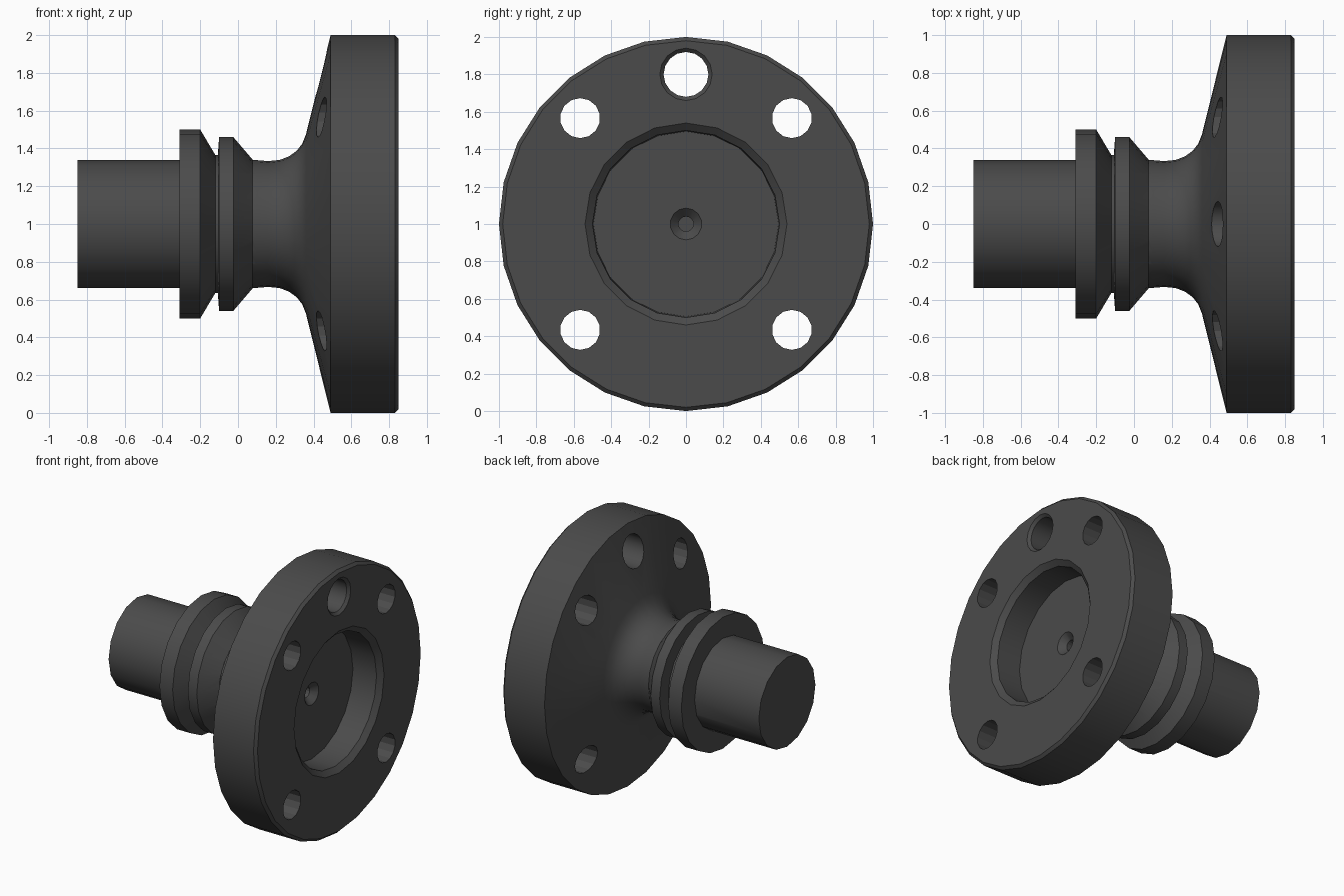
import bpy, bmesh
from math import sin, cos, tau

if "Cube" in bpy.data.objects:
    bpy.data.objects.remove(bpy.data.objects["Cube"])

dark = bpy.data.materials.new("dark_grey")
dark.diffuse_color = (0.07, 0.07, 0.07, 1)
dark.use_nodes = True
dark.node_tree.nodes["Principled BSDF"].inputs["Base Color"].default_value = dark.diffuse_color


def lathe(name, profile, n, y=0.0, z=1.0):
    """Closed solid turned about an axis parallel to x; profile is (x, radius)."""
    bm = bmesh.new()
    rings = [[bm.verts.new((x, y + r * sin(tau * i / n), z + r * cos(tau * i / n)))
              for i in range(n)] for x, r in profile]
    for a, b in zip(rings, rings[1:]):
        for i in range(n):
            j = (i + 1) % n
            bm.faces.new((a[i], a[j], b[j], b[i]))
    bm.faces.new(rings[0])
    bm.faces.new(rings[-1])
    bmesh.ops.recalc_face_normals(bm, faces=bm.faces)
    me = bpy.data.meshes.new(name)
    bm.to_mesh(me)
    bm.free()
    me.materials.append(dark)
    ob = bpy.data.objects.new(name, me)
    bpy.context.collection.objects.link(ob)
    return ob


def combine(target, tool, operation):
    tool.hide_render = True
    m = target.modifiers.new("bool", 'BOOLEAN')
    m.operation, m.object, m.solver = operation, tool, 'EXACT'
    bpy.context.view_layer.objects.active = target
    bpy.ops.object.modifier_apply(modifier=m.name)
    bpy.data.objects.remove(tool)


# Flange with curved neck
hub = lathe("flanged_hub", [
    (0.0, 0.338), (0.10, 0.338), (0.16, 0.333), (0.22, 0.339), (0.27, 0.358),
    (0.31, 0.387), (0.34, 0.425), (0.36, 0.475), (0.49, 1.0),
    (0.83, 1.0), (0.85, 0.98)], 28)

# Twin collars with the narrow groove between them
combine(hub, lathe("collars", [
    (-0.31, 0.50), (-0.20, 0.50), (-0.12, 0.365), (-0.107, 0.365),
    (-0.10, 0.46), (-0.025, 0.46), (0.078, 0.34)], 20), 'UNION')

# Plain shaft
combine(hub, lathe("shaft", [(-0.85, 0.34), (-0.25, 0.34)], 16), 'UNION')

# Chamfered front recess
combine(hub, lathe("recess_cutter", [
    (0.62, 0.495), (0.815, 0.50), (0.85, 0.54), (0.90, 0.54)], 20), 'DIFFERENCE')

# Centre-drilled hole in the recess floor
combine(hub, lathe("centre_cutter", [
    (0.50, 0.04), (0.575, 0.04), (0.62, 0.085), (0.66, 0.085)], 14), 'DIFFERENCE')

# Four bolt holes
for sy in (-1, 1):
    for sz in (-1, 1):
        combine(hub, lathe("bolt_hole_cutter", [(0.3, 0.107), (0.95, 0.107)], 14,
                           0.566 * sy, 1 + 0.566 * sz), 'DIFFERENCE')

# Larger chamfered hole at the top
combine(hub, lathe("top_hole_cutter", [
    (0.3, 0.12), (0.83, 0.12), (0.85, 0.14), (0.95, 0.14)], 16, 0, 1.8), 'DIFFERENCE')

bpy.ops.object.select_all(action='DESELECT')
hub.select_set(True)
bpy.context.view_layer.objects.active = hub
bpy.ops.object.shade_smooth_by_angle(angle=0.42)
